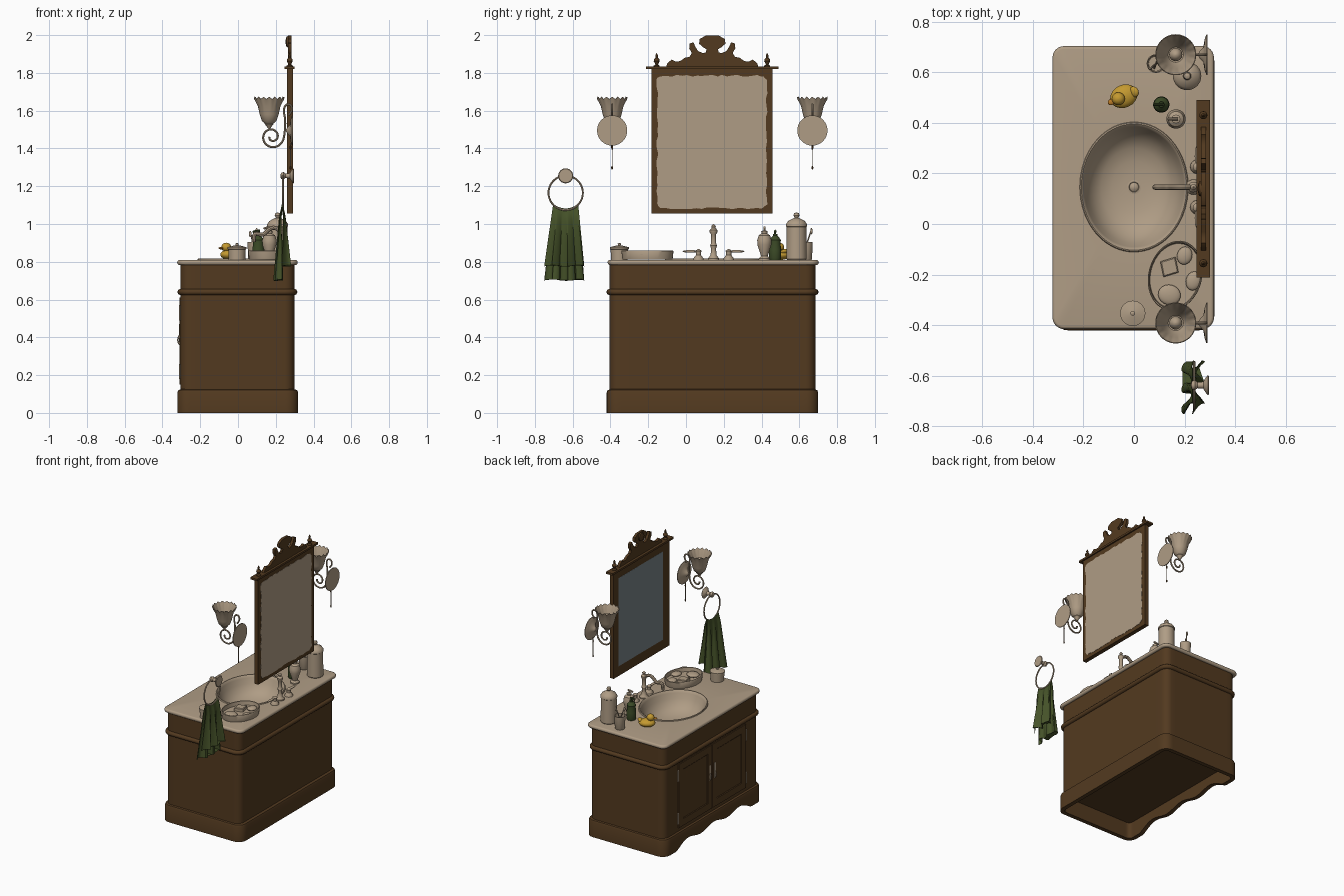
import bpy, bmesh, random
from math import sin, cos, pi, radians, atan2
from mathutils import Vector, Matrix, Euler

def mat(name, c):
    m = bpy.data.materials.new(name)
    m.diffuse_color = (*c, 1)
    return m
STONE = mat("beige", (0.43, 0.335, 0.235))
WOOD = mat("wood_brown", (0.086, 0.042, 0.014))
GREEN = mat("dark_green", (0.06, 0.085, 0.022))
BOTTLE = mat("bottle_green", (0.045, 0.07, 0.02))
YELLOW = mat("yellow", (0.55, 0.32, 0.03))
ORANGE = mat("orange", (0.5, 0.2, 0.02))
GLASS = mat("mirror_grey", (0.19, 0.23, 0.245))
CY = 0.139  # centre line of the vanity in y

def finish(o, name, m, angle=35):
    o.name = name
    o.data.materials.clear()
    o.data.materials.append(m)
    bpy.ops.object.select_all(action='DESELECT')
    o.select_set(True)
    bpy.context.view_layer.objects.active = o
    bpy.ops.object.shade_smooth_by_angle(angle=radians(angle))
    return o

def loft(name, loops, m, cap0=True, cap1=True, mtx=None):
    bm = bmesh.new()
    vs = [[bm.verts.new(p) for p in l] for l in loops]
    n = len(loops[0])
    for a, b in zip(vs, vs[1:]):
        for i in range(n):
            bm.faces.new((a[i], a[(i+1) % n], b[(i+1) % n], b[i]))
    if cap0: bm.faces.new(vs[0][::-1])
    if cap1: bm.faces.new(vs[-1])
    bmesh.ops.recalc_face_normals(bm, faces=bm.faces)
    if mtx: bm.transform(mtx)
    me = bpy.data.meshes.new(name)
    bm.to_mesh(me); bm.free()
    o = bpy.data.objects.new(name, me)
    bpy.context.collection.objects.link(o)
    return finish(o, name, m)

def lathe(name, prof, loc, m, n=32, rot=(0, 0, 0), sc=(1, 1, 1), waves=0, wave_z=9):
    """turned shape; points above wave_z get a scalloped edge"""
    loops = [[(r*cos(t), r*sin(t), z + (0.006*cos(waves*t) if z > wave_z else 0))
              for t in (2*pi*i/n for i in range(n))] for r, z in prof]
    return loft(name, loops, m, mtx=Matrix.LocRotScale(Vector(loc), Euler(rot), Vector(sc)))

def ball(name, loc, s, m, rot=(0, 0, 0)):
    prof = [(max(sin(pi*i/12), 0.01), -cos(pi*i/12)) for i in range(13)]
    return lathe(name, prof, loc, m, 20, rot, s)

def tube(name, pts, r, m, smooth=True):
    c = bpy.data.curves.new(name, 'CURVE')
    c.dimensions = '3D'; c.bevel_depth = r; c.bevel_resolution = 2
    c.use_fill_caps = True; c.resolution_u = 4
    s = c.splines.new('NURBS' if smooth else 'POLY')
    s.points.add(len(pts) - 1)
    for q, p in zip(s.points, pts): q.co = (*p, 1)
    if smooth: s.use_endpoint_u = True; s.order_u = 3
    o = bpy.data.objects.new(name, c)
    bpy.context.collection.objects.link(o)
    bpy.ops.object.select_all(action='DESELECT')
    o.select_set(True); bpy.context.view_layer.objects.active = o
    bpy.ops.object.convert(target='MESH')
    return finish(bpy.context.object, name, m)

def rr(x0, x1, y0, y1, r, z, d=0, ns=16, na=6):
    """rounded rectangle loop, shrunk by d"""
    x0, x1, y0, y1, r = x0+d, x1-d, y0+d, y1-d, max(r-d, 0.003)
    arcs = [[(cx + r*cos(radians(a + 90*i/na)), cy + r*sin(radians(a + 90*i/na)), z) for i in range(na+1)]
            for cx, cy, a in ((x1-r, y0+r, -90), (x1-r, y1-r, 0), (x0+r, y1-r, 90), (x0+r, y0+r, 180))]
    out = []
    for i, arc in enumerate(arcs):
        a, b = Vector(arc[-1]), Vector(arcs[(i+1) % 4][0])
        out += arc + [tuple(a.lerp(b, k/ns)) for k in range(1, ns)]
    return out

def rect(x, y0, y1, z0, z1, d=0):
    return [(x, y0+d, z0+d), (x, y1-d, z0+d), (x, y1-d, z1-d), (x, y0+d, z1-d)]

def box(name, x0, x1, y0, y1, z0, z1, m):
    return loft(name, [rect(x0, y0, y1, z0, z1), rect(x1, y0, y1, z0, z1)], m)

# cabinet body (open on top for the basin), moulding and scalloped hollow plinth
B = (-0.304, 0.298, -0.405, 0.685, 0.05)
loft("cabinet_body", [rr(*B, z) for z in (0.118, 0.79)], WOOD, True, False)
loft("waist_moulding", [rr(*B, 0.64 + 0.016*sin(t), -0.016*cos(t)) for t in (pi*(i/8 - 0.5) for i in range(9))], WOOD, False, False)
P = (-0.321, 0.318, -0.42, 0.70, 0.06)
def ring(z, d): return rr(*P, z, d, ns=48)
def scallop(p):
    u = abs(p[1] - CY) / 0.45
    return max(0, 0.04*(1 - u**6) + 0.014*cos(3*pi*u)) if p[0] < -0.3 and u < 1 else 0
zs = [scallop(p) for p in ring(0, 0)]
def foot(d): return [(x, y, z) for (x, y, _), z in zip(ring(0, d), zs)]
loft("plinth", [ring(0.12, 0.03), foot(0.03), foot(0), ring(0.108, 0), ring(0.12, 0.005), ring(0.126, 0.02)], WOOD, False, False)

# doors with raised panels, hinges and handles
for s in (1, -1):
    y0, y1 = sorted((CY + s*0.003, CY + s*0.385))
    loft("door", [rect(x, y0, y1, 0.15, 0.61, d) for x, d in
         ((-0.302, 0), (-0.310, 0), (-0.310, 0.05), (-0.306, 0.055), (-0.306, 0.065), (-0.309, 0.085))], WOOD)
    for z in (0.22, 0.53):
        tube("hinge", [(-0.307, CY + s*0.39, z-0.04), (-0.307, CY + s*0.39, z+0.04)], 0.006, STONE, False)
    box("handle_plate", -0.312, -0.309, CY + s*0.028 - 0.009, CY + s*0.028 + 0.009, 0.36, 0.47, STONE)
    tube("door_handle", [(-0.31, CY + s*0.028, 0.365), (-0.318, CY + s*0.028, 0.37), (-0.318, CY + s*0.028, 0.40),
                         (-0.31, CY + s*0.028, 0.41)], 0.004, STONE)

# countertop with sunken oval basin
T = (-0.322, 0.316, -0.415, 0.703, 0.045)
SX, SY, SC = 0.215, 0.257, 0.146
outer = rr(*T, 0, 0)
ang = [atan2((y - SC)/SY, x/SX) for x, y, _ in outer]
def oval(k, z): return [(SX*k*cos(a), SC + SY*k*sin(a), z) for a in ang]
edge = [rr(*T, 0.7965 + 0.0135*sin(t), 0.012*(1 - cos(t))) for t in (pi*(i/8 - 0.5) for i in range(9))]
basin = [(1, 0.81), (0.99, 0.816), (0.97, 0.818), (0.945, 0.813), (0.92, 0.80), (0.86, 0.765),
         (0.75, 0.725), (0.6, 0.70), (0.4, 0.685), (0.2, 0.68), (0.02, 0.679)]
loft("countertop_and_basin", [rr(*T, 0.787, 0.03)] + edge + [oval(*b) for b in basin], STONE, False, True)
lathe("drain", [(0.028, 0.678), (0.028, 0.684), (0.02, 0.685), (0.018, 0.681), (0.01, 0.687), (0.001, 0.688)], (0, SC, 0), STONE)

# faucet
lathe("faucet_body", [(0.03, 0.81), (0.03, 0.817), (0.016, 0.835), (0.013, 0.87), (0.018, 0.885), (0.013, 0.90), (0.013, 0.945),
      (0.021, 0.957), (0.021, 0.967), (0.01, 0.98), (0.012, 0.99), (0.002, 1.0)], (0.235, SC, 0), STONE, 20)
tube("faucet_spout", [(0.235, SC, 0.955), (0.20, SC, 0.985), (0.165, SC, 0.975), (0.135, SC, 0.94),
                      (0.10, SC, 0.95), (0.083, SC, 0.945), (0.083, SC, 0.905)], 0.011, STONE)
for s in (1, -1):
    y = SC + s*0.08
    lathe("tap_base", [(0.028, 0.81), (0.027, 0.818), (0.014, 0.835), (0.014, 0.85), (0.017, 0.858), (0.002, 0.868)], (0.25, y, 0), STONE, 20)
    ball("tap_lever", (0.25, y + s*0.042, 0.855), (0.01, 0.042, 0.007), STONE)

# mirror: frame, glass, rough backing, cornice, finials and pediment
M = (-0.183, 0.458, 1.055, 1.825)
loft("mirror_frame", [rect(x, *M, d) for x, d in ((0.29, 0), (0.26, 0), (0.26, 0.05), (0.268, 0.07))], WOOD)
box("mirror_glass", 0.2655, 0.275, M[0]+0.065, M[1]-0.065, M[2]+0.065, M[3]-0.065, GLASS)
def rough(x):
    random.seed(9)
    return [(x, p[0] + random.uniform(-.005, .005), p[1] + random.uniform(-.005, .005))
            for p in rr(-0.152, 0.427, 1.083, 1.785, 0.025, 0, ns=20, na=3)]
loft("mirror_backing", [rough(0.288), rough(0.2915)], STONE)
box("cornice", 0.247, 0.300, -0.212, 0.49, 1.82, 1.834, WOOD)
half = [(0.245, 1.83), (0.237, 1.852), (0.215, 1.87), (0.195, 1.86), (0.17, 1.862), (0.145, 1.88), (0.12, 1.885), (0.108, 1.905),
        (0.122, 1.93), (0.12, 1.955), (0.10, 1.962), (0.09, 1.94), (0.075, 1.915), (0.05, 1.905), (0.034, 1.908),
        (0.03, 1.925), (0.05, 1.937), (0.07, 1.955), (0.066, 1.98), (0.035, 1.997)]
ped = [(CY + y, z) for y, z in half] + [(CY - y, z) for y, z in half[::-1]]
loft("pediment", [[(x, y, z) for y, z in ped] for x in (0.265, 0.284)], WOOD)
lathe("pediment_boss", [(0.03, 0), (0.028, 0.01), (0.005, 0.016)], (0.267, CY, 1.965), WOOD, 20, (0, -pi/2, 0))
for y in (-0.155, 0.43):
    lathe("finial", [(0.016, 1.83), (0.016, 1.838), (0.007, 1.845), (0.016, 1.862), (0.014, 1.872), (0.006, 1.88), (0.008, 1.89), (0.001, 1.905)],
          (0.274, y, 0), WOOD, 16)

# two wall lamps
for y in (CY - 0.53, CY + 0.53):
    lathe("lamp_shade", [(0.02, 1.53), (0.038, 1.545), (0.05, 1.58), (0.06, 1.625), (0.081, 1.667), (0.078, 1.668), (0.057, 1.625),
          (0.047, 1.58), (0.03, 1.55), (0.02, 1.547)], (0.165, y, 0), STONE, 64, waves=16, wave_z=1.66)
    ball("bulb", (0.165, y, 1.60), (0.026, 0.026, 0.036), STONE)
    lathe("lamp_cup", [(0.006, 1.505), (0.012, 1.515), (0.024, 1.53), (0.024, 1.537)], (0.165, y, 0), STONE, 20)
    arm = [(0.18 + r*cos(t), y, 1.462 + r*sin(t)) for r, t in ((0.014 + 0.05*i/24, -3*pi + 3*pi*i/24) for i in range(25))]
    arm += [(0.25, y, 1.51), (0.25, y, 1.56), (0.24, y, 1.60), (0.252, y, 1.634), (0.28, y, 1.634), (0.29, y, 1.60), (0.268, y, 1.575)]
    tube("lamp_arm", arm, 0.0055, STONE)
    lathe("lamp_backplate", [(0.08, 0), (0.08, 0.005), (0.06, 0.012), (0.03, 0.017), (0.016, 0.03), (0.003, 0.038)], (0.291, y, 1.495), STONE, 32, (0, -pi/2, 0))
    tube("pull_chain", [(0.278, y, 1.43), (0.278, y, 1.30)], 0.002, STONE, False)
    ball("pull_bead", (0.278, y, 1.405), (0.005, 0.005, 0.013), WOOD)
    ball("pull_end", (0.278, y, 1.298), (0.005, 0.005, 0.01), WOOD)

# towel ring, and a towel folded over it in two pleated layers
TY = -0.637
lathe("towel_mount", [(0.036, 0), (0.04, 0.004), (0.028, 0.014), (0.014, 0.022), (0.012, 0.045), (0.02, 0.055), (0.016, 0.068), (0.003, 0.072)],
      (0.296, TY, 1.255), STONE, 24, (0, -pi/2, 0))
bpy.ops.mesh.primitive_torus_add(location=(0.238, TY, 1.165), rotation=(0, pi/2, 0), major_radius=0.091, minor_radius=0.005,
                                 major_segments=40, minor_segments=8)
finish(bpy.context.object, "towel_ring", STONE)
loops = []
for i in range(33):
    v = i/16 - 1
    t, s = abs(v), (1 if v > 0 else -1)
    def cloth(u, thick):
        top = 1.082 + 0.024*u*u
        bottom = (0.775 if s > 0 else 0.70) + 0.012*u*sin(3*u)
        x = 0.234 + s*(0.009*min(1, 6*t) + 0.012*t) + 0.024*t*sin(8.2*u + 0.5*s) + thick
        return (x, TY + (0.066 + 0.04*t)*u + 0.008*t*cos(16*u), top + (bottom - top)*t + thick*0.3)
    us = [k/20 - 1 for k in range(41)]
    loops.append([cloth(u, 0.002) for u in us] + [cloth(u, -0.002) for u in us[::-1]])
loft("towel", loops, GREEN)

# covered jar and soap tray
lathe("jar", [(0.044, 0.81), (0.046, 0.865), (0.05, 0.867), (0.05, 0.877), (0.02, 0.885), (0.007, 0.887), (0.009, 0.896), (0.002, 0.90)],
      (-0.005, -0.353, 0), STONE)
rz = radians(-15)
lathe("soap_tray", [(0.95, 0.811), (0.97, 0.82), (1, 0.856), (0.98, 0.86), (0.95, 0.858), (0.92, 0.83), (0.01, 0.828)],
      (0.163, -0.204, 0), STONE, 40, (0, 0, rz), (0.106, 0.14, 1))
for x, y, a, b in ((0.2, -0.125, 0.03, 0.036), (0.235, -0.225, 0.03, 0.038), (0.14, -0.28, 0.045, 0.04)):
    ball("oval_soap", (x, y, 0.838), (a, b, 0.014), STONE, (0, 0, rz))
lathe("square_soap", [(0.042, 0.825), (0.042, 0.848), (0.036, 0.852)], (0.14, -0.17, 0), STONE, 4, (0, 0, pi/4 + 0.25), (1.1, 1, 1))

# bottles, canister and brush cup
def bottle(name, x, y, prof, m, top, pump):
    lathe(name, prof, (x, y, 0), m, 28)
    tube(name + "_pump", [(x, y, prof[-1][1] - 0.005), (x, y, top - 0.006)], 0.005, pump, False)
    tube(name + "_nozzle", [(x + 0.008, y, top - 0.006), (x - 0.02, y, top - 0.006), (x - 0.03, y, top - 0.014)], 0.006, pump)
bottle("urn_bottle", 0.166, 0.415, [(0.03, 0.81), (0.03, 0.818), (0.018, 0.83), (0.024, 0.85), (0.037, 0.89), (0.038, 0.915),
       (0.03, 0.94), (0.015, 0.95), (0.017, 0.962), (0.008, 0.965)], STONE, 0.988, STONE)
bottle("green_bottle", 0.108, 0.472, [(0.028, 0.81), (0.032, 0.82), (0.032, 0.865), (0.028, 0.895), (0.03, 0.915), (0.02, 0.93), (0.012, 0.938),
       (0.012, 0.948)], BOTTLE, 0.97, BOTTLE)
lathe("canister", [(0.05, 0.81), (0.054, 0.815), (0.052, 0.985), (0.056, 0.988), (0.056, 0.998), (0.045, 1.015), (0.022, 1.028), (0.01, 1.033),
      (0.016, 1.045), (0.012, 1.057), (0.002, 1.061)], (0.21, 0.585, 0), STONE)
lathe("brush_cup", [(0.03, 0.81), (0.033, 0.815), (0.037, 0.905), (0.033, 0.905), (0.029, 0.82)], (0.087, 0.634, 0), STONE)
for dx, dy, h in ((0.012, 0.03, 0.97), (-0.022, -0.02, 0.955)):
    tube("toothbrush", [(0.087 - dx*0.6, 0.634 - dy*0.6, 0.823), (0.087 + dx, 0.634 + dy, h)], 0.004, STONE, False)
    ball("toothbrush_head", (0.087 + dx, 0.634 + dy, h - 0.008), (0.007, 0.006, 0.017), STONE)

# toy duck
dz = radians(25)
ball("duck_body", (-0.04, 0.505, 0.838), (0.056, 0.045, 0.028), YELLOW, (0, 0, dz))
ball("duck_tail", (0.0, 0.522, 0.853), (0.02, 0.022, 0.012), YELLOW, (0, radians(-30), dz))
ball("duck_head", (-0.062, 0.495, 0.877), (0.026, 0.025, 0.024), YELLOW)
ball("duck_beak", (-0.09, 0.482, 0.872), (0.014, 0.012, 0.006), ORANGE, (0, 0, dz))
